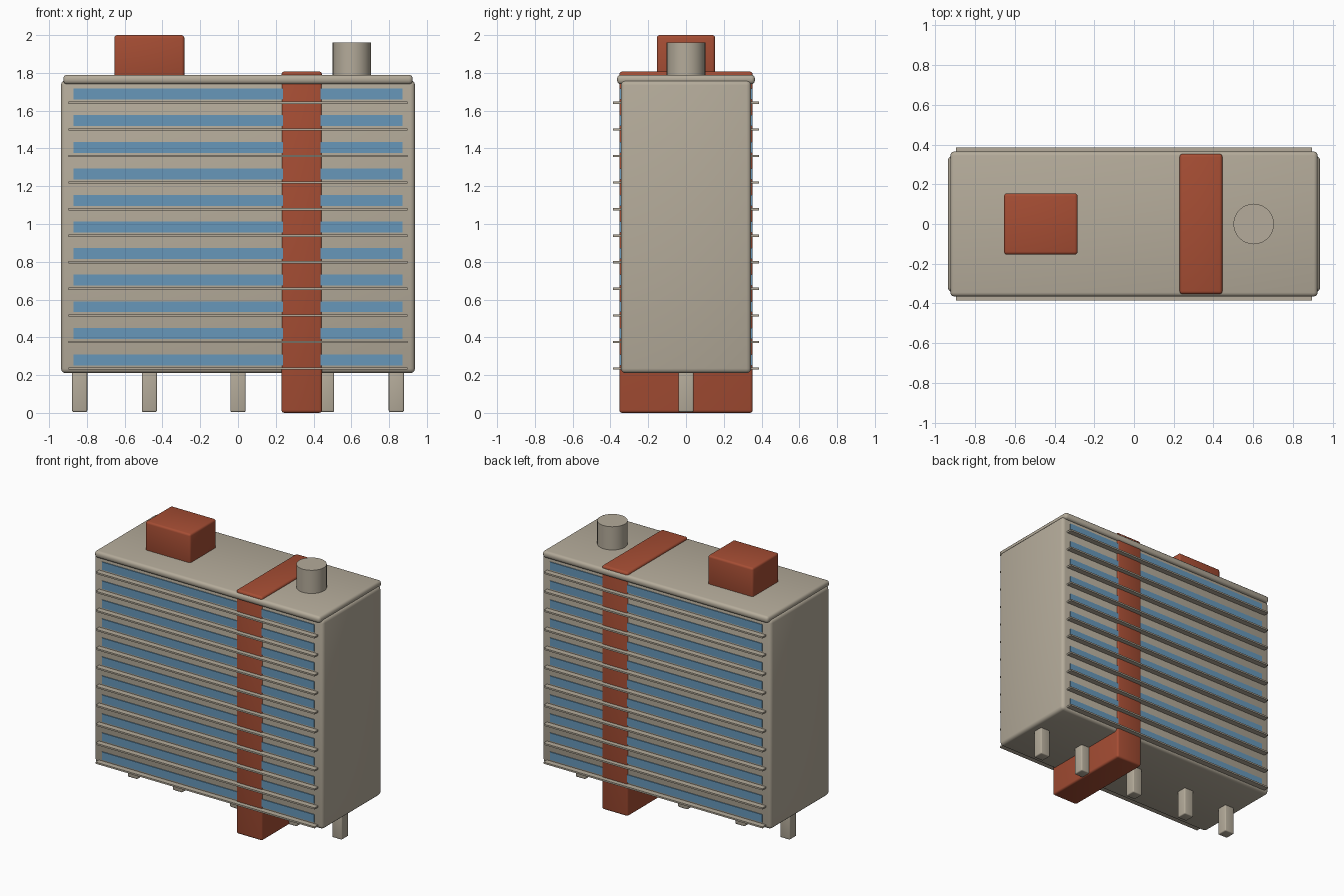
import bpy
import math

default = bpy.data.objects.get("Cube")
if default:
    bpy.data.objects.remove(default, do_unlink=True)


def make_material(name, rgb):
    mat = bpy.data.materials.new(name)
    mat.use_nodes = True
    color = (*rgb, 1)
    mat.diffuse_color = color
    mat.node_tree.nodes["Principled BSDF"].inputs["Base Color"].default_value = color
    return mat


concrete = make_material("warm concrete", (0.46, 0.41, 0.325))
brick = make_material("brick red", (0.38, 0.075, 0.034))
glass = make_material("window blue", (0.135, 0.31, 0.49))


def finish(obj, name, mat, bevel):
    obj.name = name
    obj.data.materials.append(mat)
    if bevel:
        mod = obj.modifiers.new("Rounded edges", "BEVEL")
        mod.width = bevel
        mod.segments = 3
        mod.limit_method = "ANGLE"
        bpy.ops.object.modifier_apply(modifier=mod.name)
        bpy.ops.object.shade_smooth_by_angle(angle=math.radians(35))
    return obj


def box(name, mat, x, y, z, bevel=0.0):
    """Box spanning the (low, high) pairs x, y and z."""
    spans = (x, y, z)
    bpy.ops.mesh.primitive_cube_add(size=1, location=[(a + b) / 2 for a, b in spans])
    obj = bpy.context.object
    obj.scale = [b - a for a, b in spans]
    bpy.ops.object.transform_apply(location=False, rotation=False, scale=True)
    return finish(obj, name, mat, bevel)


# Main slab and roof
box("main_block", concrete, (-0.9375, 0.9375), (-0.345, 0.345), (0.21, 1.76), 0.025)
box("roof_slab", concrete, (-0.925, 0.925), (-0.365, 0.365), (1.74, 1.79), 0.02)

# Stair core running through the whole building
box("stair_core", brick, (0.23, 0.445), (-0.353, 0.353), (0, 1.807), 0.015)

# Window bands and balcony ledges on both long sides
for floor in range(11):
    z = 0.2345 + floor * 0.1407
    for side, sign in (("front", -1), ("back", 1)):
        near, far = sorted((sign * 0.34, sign * 0.351))
        box(f"{side}_window_band_{floor + 1}", glass,
            (-0.87, 0.87), (near, far), (z + 0.017, z + 0.075))
        near, far = sorted((sign * 0.33, sign * 0.386))
        box(f"{side}_ledge_{floor + 1}", concrete,
            (-0.897, 0.897), (near, far), (z - 0.006, z + 0.006))

# Row of supporting columns
for i, x in enumerate((-0.838, -0.469, 0, 0.469, 0.838)):
    box(f"column_{i + 1}", concrete,
        (x - 0.04, x + 0.04), (-0.04, 0.04), (0.005, 0.24), 0.008)

# Rooftop plant room and water tank
box("plant_room", brick, (-0.655, -0.284), (-0.154, 0.154), (1.77, 2.0), 0.015)
bpy.ops.mesh.primitive_cylinder_add(vertices=32, radius=0.102, depth=0.19,
                                    location=(0.603, 0, 1.867))
tank = finish(bpy.context.object, "water_tank", concrete, 0)
bpy.ops.object.shade_smooth_by_angle(angle=math.radians(35))
